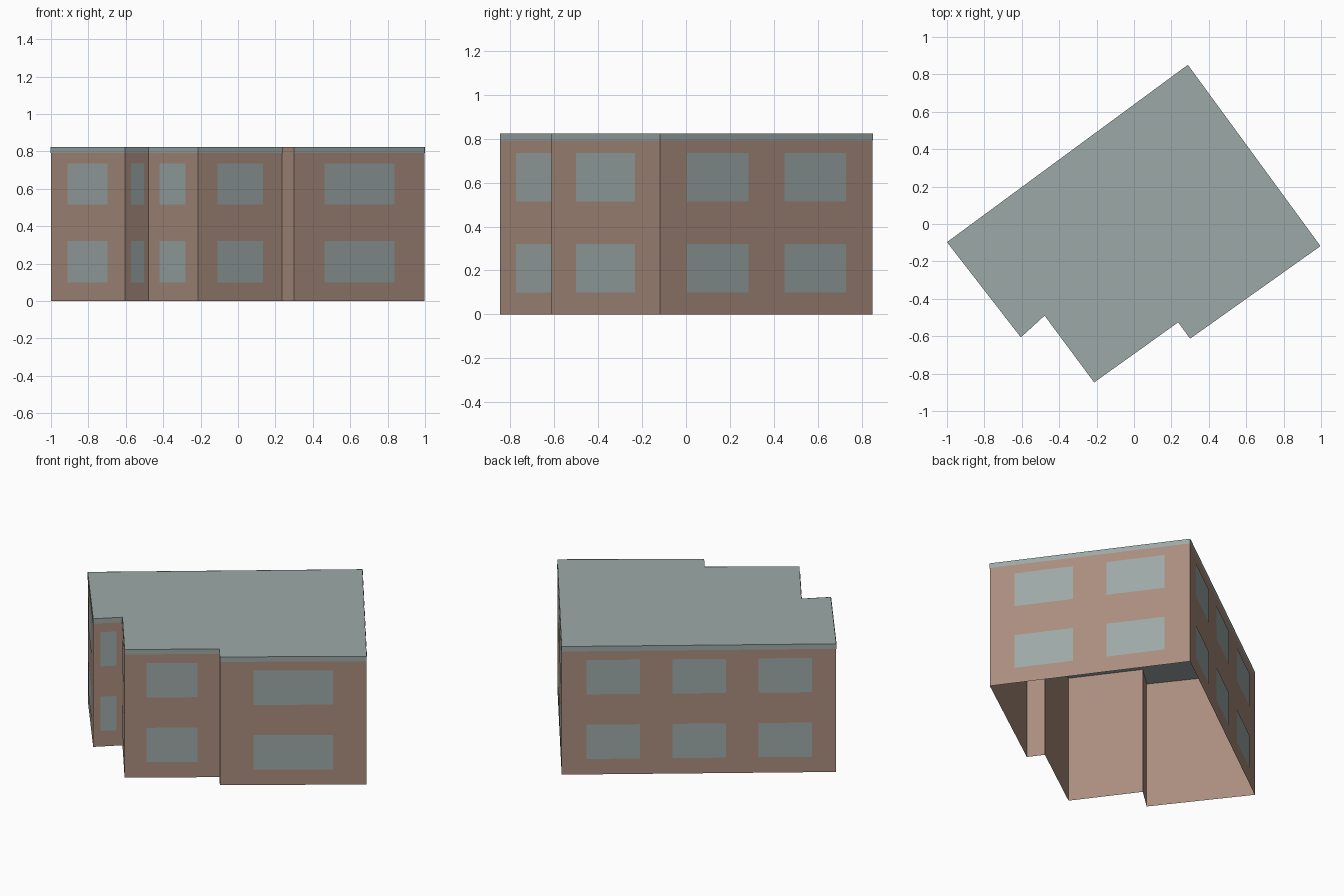
import bpy
import bmesh
from mathutils import Vector

cube = bpy.data.objects.get("Cube")
if cube:
    bpy.data.objects.remove(cube, do_unlink=True)

HEIGHT = 0.823
BAND_BOTTOM = 0.792
OFFSET = 0.002
FLOORS = [(0.10, 0.32), (0.515, 0.735)]
SINGLE = [(0.23, 0.77)]

# Each wall: start corner (counter-clockwise), window spans along it, has roof band
WALLS = [
    ("west", (-1.0, -0.097), SINGLE, True),
    ("west_step", (-0.605, -0.606), [(0.24, 0.79)], True),
    ("bay_side", (-0.478, -0.49), [(0.23, 0.75)], True),
    ("bay_front", (-0.213, -0.847), SINGLE, True),
    ("bay_return", (0.236, -0.526), [], False),
    ("south", (0.30, -0.613), SINGLE, True),
    ("east", (0.997, -0.118), [(0.125, 0.415), (0.583, 0.873)], True),
    ("north", (0.288, 0.851), [(0.09, 0.285), (0.403, 0.598), (0.717, 0.912)], True),
]


def material(name, rgb):
    mat = bpy.data.materials.new(name)
    mat.use_nodes = True
    color = (*rgb, 1.0)
    mat.diffuse_color = color
    mat.node_tree.nodes["Principled BSDF"].inputs["Base Color"].default_value = color
    return mat


brick = material("brown_brick", (0.40, 0.268, 0.207))
grey = material("blue_grey", (0.335, 0.40, 0.388))


def build(name, polygons, mat):
    """Make an object from a list of flat polygons, welding shared corners."""
    bm = bmesh.new()
    for poly in polygons:
        bm.faces.new([bm.verts.new(p) for p in poly])
    bmesh.ops.remove_doubles(bm, verts=bm.verts, dist=1e-5)
    mesh = bpy.data.meshes.new(name)
    bm.to_mesh(mesh)
    bm.free()
    mesh.materials.append(mat)
    obj = bpy.data.objects.new(name, mesh)
    bpy.context.collection.objects.link(obj)
    return obj


def panel(a, b, span, z0, z1, offset=0.0):
    """Upright rectangle on the wall from a to b, pushed outward by offset."""
    along = b - a
    out = Vector((along.y, -along.x)).normalized() * offset
    p, q = (a + along * t + out for t in span)
    return [(p.x, p.y, z0), (q.x, q.y, z0), (q.x, q.y, z1), (p.x, p.y, z1)]


corners = [Vector(wall[1]) for wall in WALLS]
edges = list(zip(corners, corners[1:] + corners[:1]))

# Open-bottomed wall shell and flat roof
build("outer_walls", [panel(a, b, (0, 1), 0, HEIGHT) for a, b in edges], brick)
build("flat_roof", [[(c.x, c.y, HEIGHT) for c in corners]], grey)

# Roof edge bands and window panes
for (name, _, spans, has_band), (a, b) in zip(WALLS, edges):
    if has_band:
        build(name + "_roof_band",
              [panel(a, b, (0, 1), BAND_BOTTOM, HEIGHT, OFFSET)], grey)
    if spans:
        build(name + "_windows",
              [panel(a, b, s, z0, z1, OFFSET) for s in spans for z0, z1 in FLOORS], grey)
